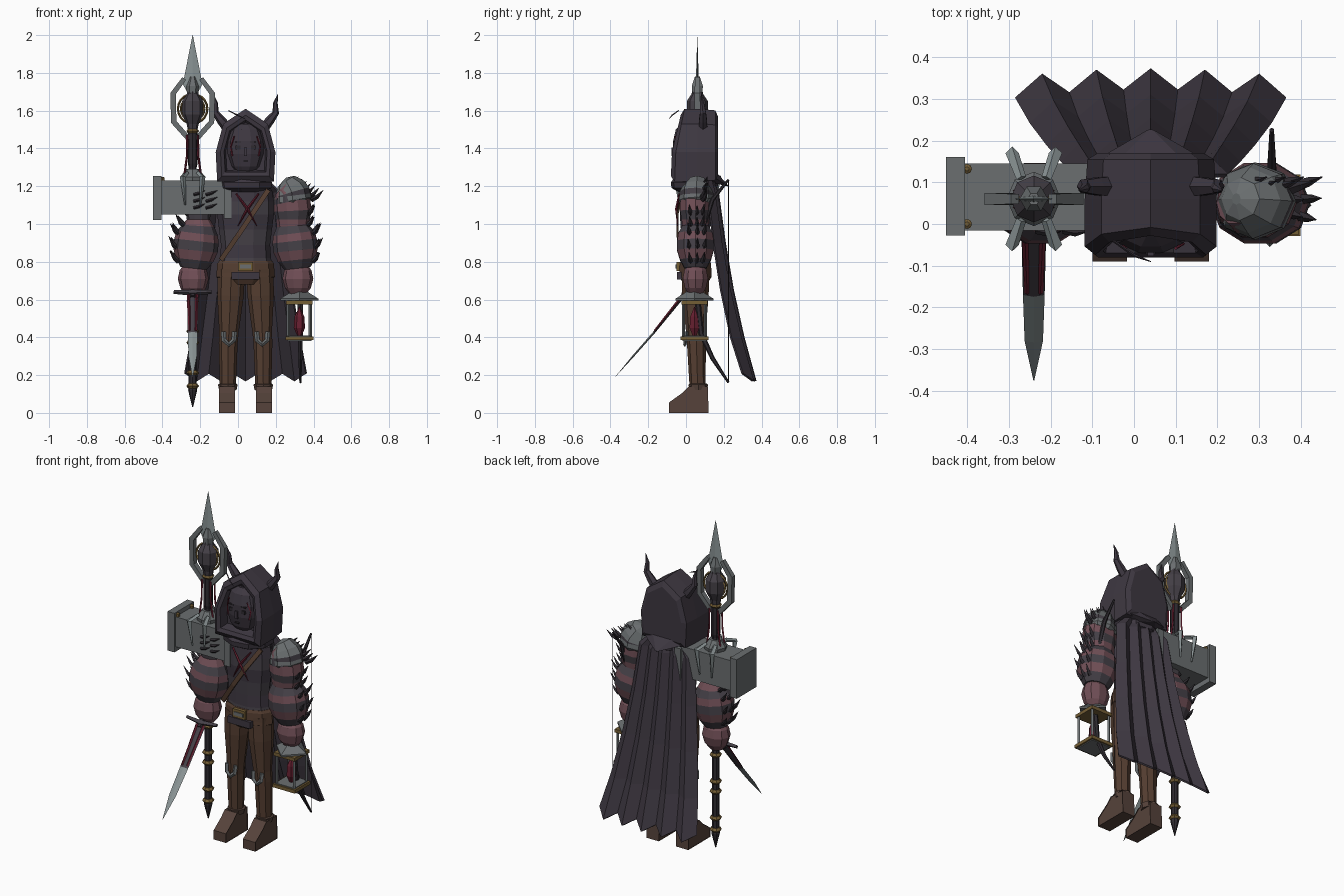
import bpy, bmesh, math, random
from mathutils import Vector

random.seed(4)
if "Cube" in bpy.data.objects:
    bpy.data.objects.remove(bpy.data.objects["Cube"])


def material(name, *rgb):
    m = bpy.data.materials.new(name)
    m.use_nodes = True
    m.diffuse_color = (*rgb, 1)
    m.node_tree.nodes["Principled BSDF"].inputs["Base Color"].default_value = (*rgb, 1)
    return m


CLOTH = material("dark violet cloth", .048, .039, .053)
CHAR = material("charcoal", .06, .052, .064)
PINK = material("dusty pink", .165, .078, .094)
BROWN = material("brown leather", .092, .049, .031)
BOOT = material("boot leather", .092, .055, .043)
IRON = material("iron", .145, .158, .163)
STEEL = material("pale steel", .25, .29, .295)
GOLD = material("old gold", .175, .112, .036)
RED = material("deep red", .135, .014, .03)
BLACK = material("near black", .028, .024, .03)

MID, DEPTH = .04, .05        # body centre
X, Y, Z = (1, 0, 0), (0, 1, 0), (0, 0, 1)


def finish(name, bm, mats):
    bmesh.ops.recalc_face_normals(bm, faces=bm.faces)
    me = bpy.data.meshes.new(name)
    bm.to_mesh(me)
    bm.free()
    for m in mats:
        me.materials.append(m)
    ob = bpy.data.objects.new(name, me)
    bpy.context.collection.objects.link(ob)
    return ob


def loft(name, rings, *mats, closed=True, caps=True):
    """Skin a list of point rings; materials cycle along the bands."""
    bm = bmesh.new()
    vs = [[bm.verts.new(p) for p in r] for r in rings]
    n = len(rings[0])
    for i, (a, b) in enumerate(zip(vs, vs[1:])):
        for j in range(n if closed else n - 1):
            k = (j + 1) % n
            bm.faces.new((a[j], a[k], b[k], b[j])).material_index = i % len(mats)
    if caps:
        bm.faces.new(vs[0])
        bm.faces.new(vs[-1]).material_index = (len(vs) - 2) % len(mats)
    return finish(name, bm, mats)


def tube(name, pts, radii, *mats, n=6, flat=1, ref=Y, turn=0):
    """Sweep an n-sided, optionally flattened section along points."""
    pts = [Vector(p) for p in pts]
    if not isinstance(radii, (list, tuple)):
        radii = [radii] * len(pts)
    rings = []
    for i, (p, r) in enumerate(zip(pts, radii)):
        d = (pts[min(i + 1, len(pts) - 1)] - pts[max(i - 1, 0)]).normalized()
        u = d.cross(Vector(ref)).normalized()
        v = u.cross(d)
        angles = [2 * math.pi * j / n + turn for j in range(n)]
        rings.append([p + r * (u * math.cos(a) + v * math.sin(a) * flat) for a in angles])
    return loft(name, rings, *mats)


def lathe(name, x, y, prof, *mats, **kw):
    return tube(name, [(x, y, z) for r, z in prof], [r for r, z in prof], *mats, **kw)


def box(name, lo, hi, mat):
    quad = lambda z: [(lo[0], lo[1], z), (hi[0], lo[1], z), (hi[0], hi[1], z), (lo[0], hi[1], z)]
    return loft(name, [quad(lo[2]), quad(hi[2])], mat)


def spike(name, p, d, length, r, mat):
    p, d = Vector(p), Vector(d).normalized()
    mid = p + d * length * .5
    tip = p + d * length + Vector((0, 0, length * .25))
    tube(name, [p, mid, tip], [r, r * .8, .001], mat, n=4, ref=Y)


# Torso, belt and straps
lathe("torso", MID, DEPTH, [(.145, .75), (.135, .82), (.13, .89), (.14, .97), (.15, 1.05), (.15, 1.12),
      (.14, 1.18), (.07, 1.24)], CHAR, CLOTH, n=10, flat=.58)
lathe("hips", MID, DEPTH, [(.11, .68), (.155, .72), (.15, .79), (.14, .805)], BROWN, n=10, flat=.58)
box("buckle", (0, -.05, .75), (.08, -.03, .8), GOLD)
box("buckle_plate", (.01, -.055, .765), (.07, -.045, .785), IRON)
box("belt_pouch", (-.035, -.048, .705), (.115, -.02, .745), CLOTH)
tube("chest_strap", [(.16, -.01, 1.18), (.08, -.045, 1.06), (0, -.045, .94), (-.09, -.015, .81)],
     .018, BROWN, n=4, flat=.4, turn=math.pi / 4)
for s in (1, -1):
    tube("chest_ribbon", [(.05 - s * .06, -.035, 1.16), (.05, -.05, 1.08), (.05 + s * .05, -.045, .99)],
         [.005, .008, .002], RED, n=4)

# Legs, boots, arms, gauntlets and horns
lower_arm = [(.25, .99, .085), (.255, .95, .11), (.26, .91, .118), (.265, .86, .118), (.27, .81, .1), (.275, .765, .07)]
upper_arm = [(.2, 1.2, .06), (.23, 1.17, .088), (.245, 1.12, .098), (.25, 1.07, .1), (.25, 1.025, .09)]
for s, side, slim in ((1, "left", 1), (-1, "right", .68)):
    at = lambda dx: MID + s * dx
    arm = [(dx, z, r * slim) for dx, z, r in upper_arm] + lower_arm
    tube(side + "_leg", [(at(.075), DEPTH, .76), (at(.08), DEPTH, .62), (at(.088), .052, .43), (at(.092), .055, .37),
         (at(.094), .062, .12)], [.073, .07, .052, .05, .042], BROWN, n=8)
    prof = [(-.09, 0), (-.09, .055), (-.02, .105), (.015, .14), (.115, .14), (.12, 0)]
    loft(side + "_boot", [[(at(.098 + w * k), y, z) for y, z in prof]
         for w, k in ((-.036, 1), (-.046, .9), (.046, .9), (.036, 1))], BOOT)
    lathe(side + "_boot_cuff", at(.094), .065, [(.046, .12), (.052, .15), (.044, .155)], BOOT, n=8)
    tube(side + "_knee_patch", [(at(.058), .004, .43), (at(.062), -.002, .385), (at(.088), -.006, .362),
         (at(.114), -.002, .385), (at(.118), .004, .43)], .013, IRON, n=4, flat=.7)
    tube(side + "_arm", [(at(dx), DEPTH, z) for dx, z, r in arm], [r for dx, z, r in arm],
         PINK, CHAR, n=10, flat=.86)
    lathe(side + "_hand", at(.277), DEPTH, [(.05, .785), (.072, .755), (.082, .71), (.068, .66), (.04, .625)],
          PINK, n=10, flat=.86)
    tube(side + "_horn", [(at(.09), .09, 1.5), (at(.13), .09, 1.55), (at(.16), .09, 1.59), (at(.158), .085, 1.64),
         (at(.172), .08, 1.69)], [.028, .024, .018, .012, .001], CLOTH, n=6)
    # rows of thorns along the outer side of each sleeve
    for z, dx, r in ((1.05, .25, .088 * slim), (.99, .25, .085), (.94, .255, .105), (.87, .262, .112), (.8, .27, .095)):
        for a in (-.35, .1, .5):
            c, t = math.cos(a), math.sin(a)
            spike(side + "_thorn", (at(dx + r * c * .9), DEPTH + r * t * .8, z), (s * c, t * .6, .9),
                  random.uniform(.05, .075), .013, BLACK)

# Hood: pentagonal shell with a recessed opening
outline = [(-.15, 1.225), (-.158, 1.38), (-.118, 1.53), (0, 1.61), (.118, 1.53), (.158, 1.38), (.15, 1.225)]


def hood_ring(y, k, lean=0):
    return [(MID + dx * k, y + lean * max(0, z - 1.35), 1.4 + (z - 1.4) * k) for dx, z in outline]


loft("hood", [hood_ring(-.015, .66), hood_ring(-.07, .72, .18), hood_ring(-.08, .84, .2),
     hood_ring(-.06, 1, .2), hood_ring(.06, 1), hood_ring(.155, .96), hood_ring(.17, .8)], CLOTH)
tube("hood_tail", [(MID, .1, 1.25), (MID, .16, 1.24), (MID, .225, 1.2)], [.14, .12, .008], CLOTH, n=6, flat=.25, ref=Z)
lathe("scarf", MID, .045, [(.1, 1.17), (.145, 1.19), (.15, 1.22), (.125, 1.25), (.13, 1.27), (.09, 1.29)],
      CLOTH, n=9, flat=.85)

# Mask with eyes, nose and red streaks
lathe("mask", MID, -.01, [(.035, 1.265), (.075, 1.305), (.097, 1.37), (.098, 1.44), (.075, 1.5), (.03, 1.53)],
      CLOTH, n=10, flat=.62)
box("nose", (MID - .008, -.077, 1.36), (MID + .008, -.06, 1.405), CLOTH)
box("mouth", (MID - .012, -.072, 1.33), (MID + .012, -.05, 1.336), BLACK)
for s in (1, -1):
    x = MID + s * .04
    box("eye", (x - .012, -.069, 1.395), (x + .012, -.045, 1.415), BLACK)
    box("brow", (x - .016, -.069, 1.432), (x + .016, -.045, 1.438), BLACK)
    tube("red_streak", [(MID + s * .06, -.058, 1.465), (MID + s * .078, -.047, 1.41),
         (MID + s * .07, -.052, 1.36)], .004, RED, n=4)
tube("feather", [(-.05, -.04, 1.6), (0, -.075, 1.575), (MID, -.09, 1.555)], [.003, .004, .001], CLOTH, n=4, ref=Z)

# Pleated cape with broad folds
rings = []
for z, half, y, fold, bend in ((1.235, .12, .145, .005, .02), (1.17, .185, .162, .012, .03), (.9, .215, .195, .016, .03),
                               (.65, .25, .235, .019, .027), (.4, .29, .288, .022, .024), (.19, .325, .348, .025, .02)):
    ring = []
    for i in range(11):
        t = (i - 5) / 5
        sign = 1 if i % 2 else -1
        ring.append((MID + half * t, y - bend * t * t + fold * sign, z - .02 * sign * (z < .3)))
    rings.append(ring)
cape = loft("cape", rings, CLOTH, closed=False, caps=False)
cape.modifiers.new("thickness", "SOLIDIFY").thickness = .012

# Left pauldron in dark-edged layers, with thorny feathers
tube("left_pauldron", [(.295, .055, 1.105), (.29, .055, 1.125), (.287, .055, 1.15), (.285, .055, 1.165),
     (.275, .057, 1.19), (.255, .06, 1.225), (.245, .06, 1.235)],
     [.085, .1, .097, .097, .085, .055, .015], IRON, IRON, CHAR, IRON, n=8, flat=.93)
for i in range(7):
    spike("shoulder_feather", (.255 + .022 * i, .09 - .01 * (i % 2), 1.2 - .012 * i), (1, .35, .5), .075, .014, BLACK)

# Polearm: shaft, bands, hammer head, cage and spear tip
PX, PY = -.24, .06
lathe("shaft", PX, PY, [(.002, .03), (.024, .12), (.021, .14), (.021, 1.3), (.026, 1.32), (.026, 1.5)], BLACK, n=8)
for z in (.13, .2, .36, .42, .58, 1.48):
    lathe("shaft_band", PX, PY, [(.024, z), (.034, z + .012), (.024, z + .025)], GOLD, n=8)
box("hammer_block", (-.41, -.015, 1.05), (-.07, .145, 1.23), IRON)
box("hammer_face_outer", (-.45, -.027, 1.02), (-.405, .16, 1.255), IRON)
box("hammer_face_inner", (-.075, -.027, 1.03), (-.035, .16, 1.22), IRON)
for x in (-.4, -.085):
    for y in (0, .132):
        lathe("hammer_rivet", x, y, [(.012, 1.22), (.012, 1.245), (.005, 1.25)], GOLD, n=8)
for z in (1.085, 1.12, 1.155):
    for x in (-.235, -.17):
        tube("hammer_thorn", [(x, -.016, z), (x + .03, -.022, z + .008), (x + .06, -.018, z + .022)],
             [.008, .008, .001], BLACK, n=4)
lathe("hammer_collar", PX, PY, [(.06, 1.22), (.065, 1.25), (.035, 1.29)], IRON, n=8)
for sx in (1, -1):
    for sy in (1, -1):
        tube("prong", [(PX + sx * .03, PY + sy * .05, 1.27), (PX + sx * .052, PY + sy * .11, 1.25),
             (PX + sx * .04, PY + sy * .095, 1.1)], [.012, .016, .004], STEEL, n=4, ref=X)
        tube("red_cord", [(PX + sx * .045, PY + sy * .02, 1.25), (PX + sx * .03, PY + sy * .02, 1.36),
             (PX + sx * .028, PY + sy * .02, 1.47)], .006, RED, n=4)
    tube("cage_arm", [(PX + sx * .02, PY, 1.45), (PX + sx * .1, PY, 1.54), (PX + sx * .104, PY, 1.69),
         (PX + sx * .045, PY, 1.77)], [.019, .021, .021, .017], IRON, n=4, turn=math.pi / 4)
lathe("cage_core", PX, PY, [(.026, 1.5), (.032, 1.53), (.056, 1.58), (.056, 1.65), (.03, 1.69), (.025, 1.72)],
      CHAR, n=8)
for radius in (.062, .078):
    ring = [(PX + radius * math.cos(a), PY, 1.61 + radius * math.sin(a)) for a in
            [2 * math.pi * i / 20 for i in range(21)]]
    tube("gold_ring", ring, .006, GOLD, n=4)
lathe("spear_socket", PX, PY, [(.03, 1.69), (.034, 1.73), (.015, 1.78)], IRON, n=6)
lathe("spear_tip", PX, PY, [(.03, 1.7), (.052, 1.74), (.001, 2)], STEEL, n=4, flat=.16)

# Dagger in the right hand
tube("dagger_grip", [(-.24, .05, .69), (-.24, -.02, .61)], .018, BLACK, ref=Z)
tube("dagger_guard", [(-.34, 0, .64), (-.24, -.01, .635), (-.14, 0, .64)], [.01, .015, .01], CHAR, n=4)
tube("dagger_blade", [(-.24, -.01, .62), (-.24, -.17, .425), (-.24, -.28, .3), (-.24, -.375, .19)],
     [.03, .026, .022, .001], CHAR, STEEL, STEEL, n=4, flat=.22, ref=Z)
for s in (1, -1):
    tube("dagger_inlay", [(-.24 + s * .022, -.015, .625), (-.24 + s * .016, -.165, .435)], [.008, .006], RED, n=4, ref=Z)

# Lantern hanging from the left hand
LX, LY = .325, .045
lathe("lantern_roof", LX, LY, [(.1, .595), (.1, .605), (.045, .64), (.02, .65)], IRON, n=4)
for z, h in ((.575, .07), (.385, .074)):
    box("lantern_frame", (LX - h, LY - h, z), (LX + h, LY + h, z + .02), GOLD)
box("lantern_floor", (LX - .064, LY - .064, .38), (LX + .064, LY + .064, .41), IRON)
for sx in (1, -1):
    for sy in (1, -1):
        lathe("lantern_post", LX + sx * .058, LY + sy * .058, [(.009, .4), (.009, .58)], IRON, n=4)
lathe("lantern_crystal", LX, LY, [(.01, .405), (.03, .45), (.026, .51), (.002, .56)], RED, n=6)

# Bow with its string
bow = [(.33, .225, 1.235), (.33, .14, 1.13), (.33, .08, .95), (.33, .05, .7),
       (.33, .08, .42), (.33, .14, .29), (.33, .225, .16)]
tube("bow", bow, [.006, .012, .015, .017, .015, .012, .006], BLACK, n=6, ref=X)
tube("bow_string", [bow[0], bow[-1]], .002, BLACK, n=4)
